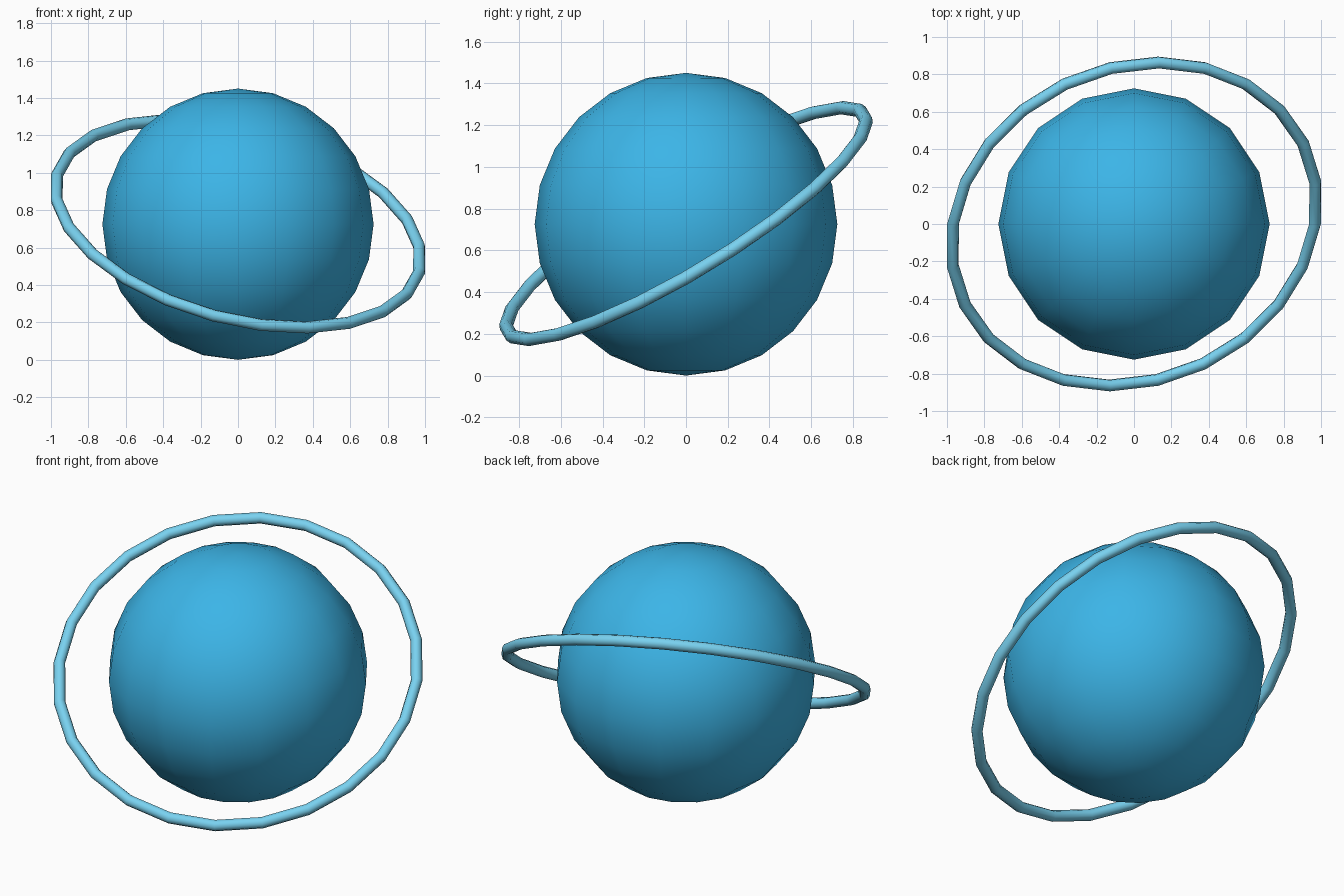
import bpy
from math import radians

if "Cube" in bpy.data.objects:
    bpy.data.objects.remove(bpy.data.objects["Cube"])

R = 0.725  # globe radius, also its centre height


def finish(name, color):
    obj = bpy.context.object
    obj.name = name
    mat = bpy.data.materials.new(name + "_material")
    mat.diffuse_color = color
    mat.use_nodes = True
    mat.node_tree.nodes["Principled BSDF"].inputs["Base Color"].default_value = mat.diffuse_color
    obj.data.materials.append(mat)
    bpy.ops.object.shade_smooth()
    return obj


# Planet globe
bpy.ops.mesh.primitive_uv_sphere_add(segments=16, ring_count=12, radius=R,
                                     location=(0, 0, R))
finish("planet_globe", (0.045, 0.46, 0.80, 1))

# Thin tilted ring around it
bpy.ops.mesh.primitive_torus_add(major_segments=24, minor_segments=8,
                                 major_radius=1.002, minor_radius=0.0325,
                                 location=(0, 0, R + 0.003),
                                 rotation=(radians(30.5), radians(15), 0))
finish("orbit_ring", (0.19, 0.64, 0.87, 1))
